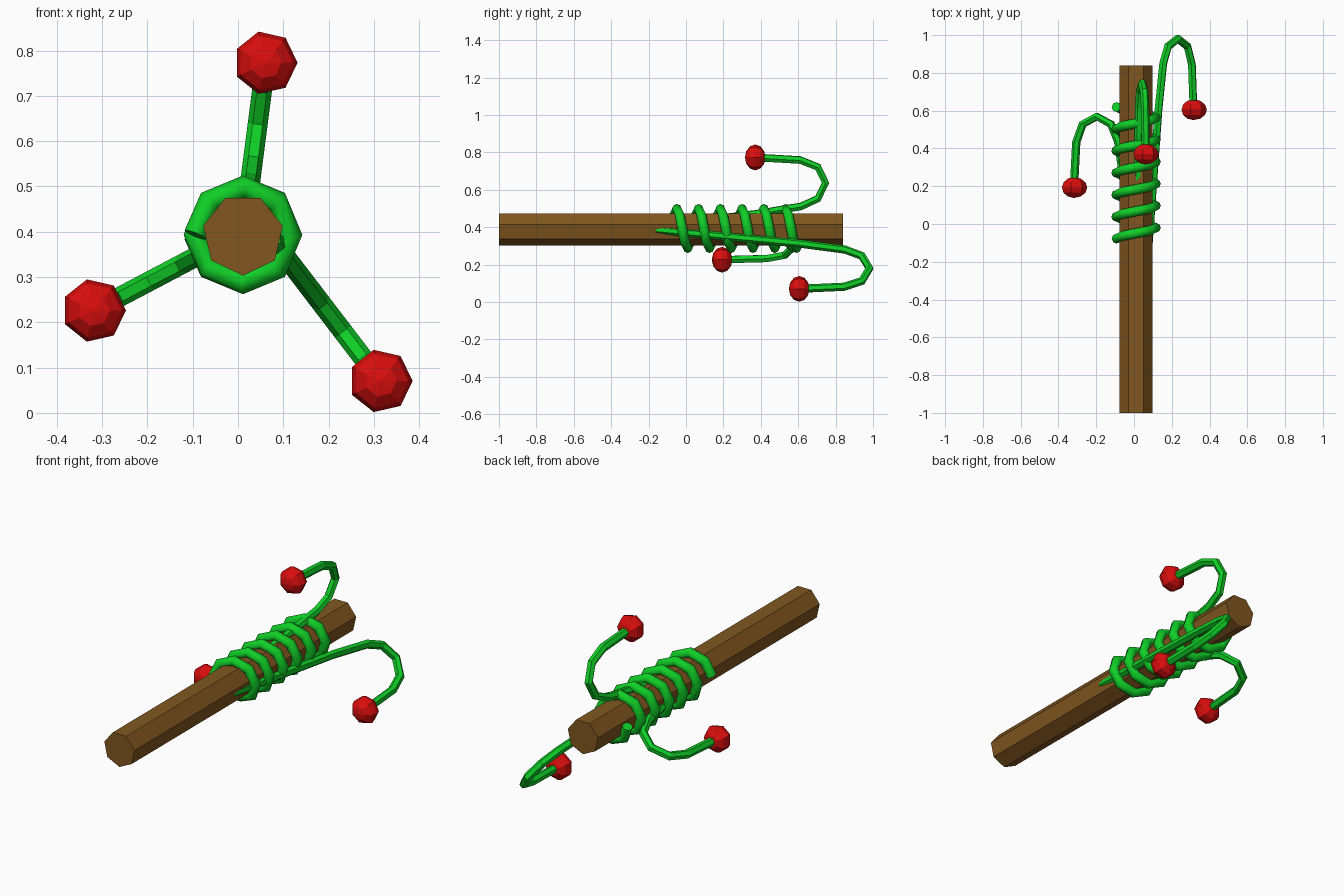
import bpy, bmesh, math
from mathutils import Vector, Matrix

if "Cube" in bpy.data.objects:
    bpy.data.objects.remove(bpy.data.objects["Cube"])

CX, CZ = 0.011, 0.393          # axis of the stick


def material(name, rgb):
    m = bpy.data.materials.new(name)
    m.diffuse_color = (*rgb, 1)
    m.use_nodes = True
    m.node_tree.nodes["Principled BSDF"].inputs["Base Color"].default_value = m.diffuse_color
    return m


BROWN = material("bark brown", (0.22, 0.095, 0.014))
GREEN = material("vine green", (0.005, 0.62, 0.02))
RED = material("berry red", (0.70, 0.004, 0.004))


def finish(name, bm, mat, smooth=False):
    bmesh.ops.recalc_face_normals(bm, faces=bm.faces[:])
    for f in bm.faces:
        f.smooth = smooth and len(f.verts) == 4
    me = bpy.data.meshes.new(name)
    bm.to_mesh(me)
    bm.free()
    me.materials.append(mat)
    ob = bpy.data.objects.new(name, me)
    bpy.context.collection.objects.link(ob)
    return ob


def sweep(name, pts, sides_dir, radius, sides, mat, smooth=False):
    """Tube along pts; sides_dir gives one cross-section axis per point."""
    bm = bmesh.new()
    rings = []
    for i, p in enumerate(pts):
        t = (pts[min(i + 1, len(pts) - 1)] - pts[max(i - 1, 0)]).normalized()
        s = sides_dir[i]
        s = (s - t * s.dot(t)).normalized()
        n = t.cross(s)
        rings.append([bm.verts.new(p + radius * (s * math.cos(a) + n * math.sin(a)))
                      for a in (2 * math.pi * k / sides for k in range(sides))])
    for a, b in zip(rings, rings[1:]):
        for k in range(sides):
            j = (k + 1) % sides
            bm.faces.new((a[k], a[j], b[j], b[k]))
    bm.faces.new(rings[0])
    bm.faces.new(rings[-1])
    return finish(name, bm, mat, smooth)


# stick: seven-sided prism with one corner straight down
down = Vector((0, 0, -1))
sweep("stick", [Vector((CX, -1, CZ)), Vector((CX, 0.84, CZ))], [down, down], 0.09, 7, BROWN)

# vine coil: six turns, eight segments each, clockwise seen from the front
coil, radial = [], []
for i in range(6 * 8 + 1):
    a = math.pi - i * math.pi / 4
    d = Vector((math.cos(a), 0, math.sin(a)))
    radial.append(d)
    coil.append(Vector((CX, -0.078 + 0.1163 * i / 8, CZ)) + d * 0.105)
sweep("vine_coil", coil, radial, 0.026, 8, GREEN, True)

# hooked stems with berries: (distance along y, distance outward) from the berry
HOOK = [(-0.765, -0.396), (0.0, -0.305), (0.245, -0.264), (0.335, -0.222), (0.376, -0.137),
        (0.335, -0.052), (0.24, -0.014), (0.0, 0.0)]
BERRIES = [("top", (0.061, 0.37, 0.773), (0.035, 0.27)),
           ("left", (-0.318, 0.193, 0.226), (-0.218, -0.115)),
           ("right", (0.315, 0.605, 0.0705), (0.205, -0.268))]
for label, pos, (dx, dz) in BERRIES:
    pos = Vector(pos)
    out = Vector((dx, 0, dz)).normalized()
    side = out.cross(Vector((0, 1, 0)))
    pts = [pos + Vector((0, y, 0)) + out * r for y, r in HOOK]
    sweep("stem_" + label, pts, [side] * len(pts), 0.022, 6, GREEN)

    bm = bmesh.new()
    bmesh.ops.create_uvsphere(bm, u_segments=7, v_segments=6, radius=0.0705)
    # pole along y, flattened, one corner down
    turn = Matrix.Rotation(math.pi / 2, 4, 'X')
    bm.transform(Matrix.Translation(pos) @ Matrix.Diagonal((1, 0.78, 1, 1)) @ turn)
    low = min(v.co.z for v in bm.verts)
    if sum(abs(v.co.z - low) < 1e-4 for v in bm.verts) != 1 or pos.z - low < 0.0704:
        spin = Matrix.Rotation(math.pi / 2, 4, 'Y')
        bm.transform(Matrix.Translation(pos) @ spin @ Matrix.Translation(-pos))
    finish("berry_" + label, bm, RED)
